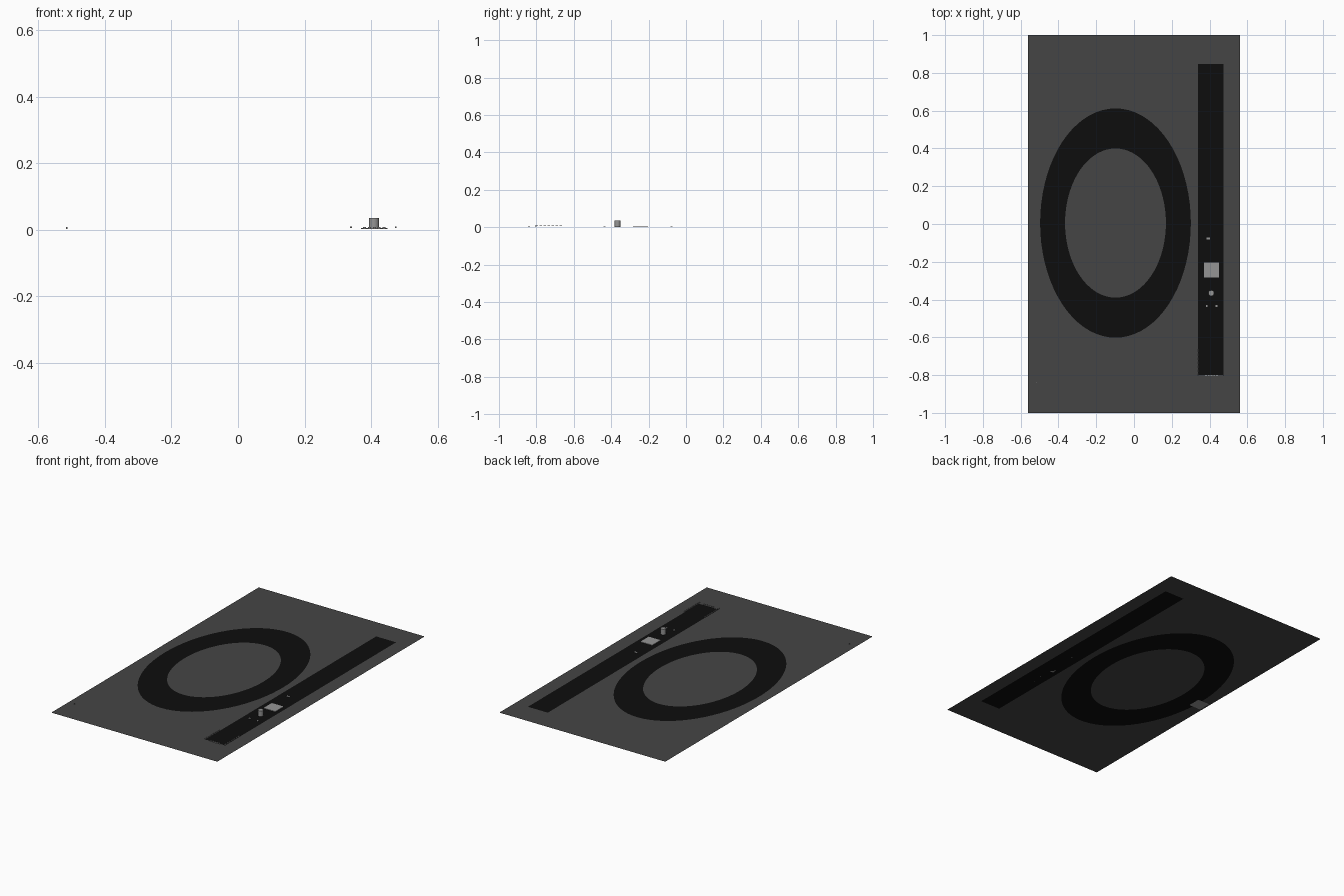
import bpy, bmesh, math

if "Cube" in bpy.data.objects:
    bpy.data.objects.remove(bpy.data.objects["Cube"])

Z = 0.002  # height of the sheet


def material(name, v):
    m = bpy.data.materials.new(name)
    m.diffuse_color = (v, v, v, 1)
    m.use_nodes = True
    m.node_tree.nodes["Principled BSDF"].inputs["Base Color"].default_value = m.diffuse_color
    return m


GREY = material("charcoal grey", 0.06)
BLACK = material("near black", 0.004)
METAL = material("light grey", 0.30)


def finish(bm, name, mat):
    mesh = bpy.data.meshes.new(name)
    bm.to_mesh(mesh)
    bm.free()
    mesh.materials.append(mat)
    ob = bpy.data.objects.new(name, mesh)
    bpy.context.collection.objects.link(ob)
    return ob


def loop(bm, pts, z=Z):
    vs = [bm.verts.new((x, y, z)) for x, y in pts]
    es = [bm.edges.new((vs[i], vs[(i + 1) % len(vs)])) for i in range(len(vs))]
    return vs, es


def ellipse(rx, ry, n=72):
    return [(-0.098 + rx * math.cos(2 * math.pi * i / n),
             0.005 + ry * math.sin(2 * math.pi * i / n)) for i in range(n)]


def rect(x0, x1, y0, y1):
    return [(x0, y0), (x1, y0), (x1, y1), (x0, y1)]


def sheet(name, mat, outlines, z=Z):
    """Flat face with holes, facing up."""
    bm = bmesh.new()
    edges = []
    for pts in outlines:
        edges += loop(bm, pts, z)[1]
    bmesh.ops.triangle_fill(bm, edges=edges, use_beauty=True, normal=(0, 0, 1))
    for f in bm.faces:
        f.normal_update()
        if f.normal.z < 0:
            f.normal_flip()
    return finish(bm, name, mat)


def box(name, mat, x, y, z0, sx, sy, sz):
    bm = bmesh.new()
    bmesh.ops.create_cube(bm, size=1)
    for v in bm.verts:
        v.co = (x + v.co.x * sx, y + v.co.y * sy, z0 + (v.co.z + 0.5) * sz)
    return finish(bm, name, mat)


# base sheet with openings for the ring and the strip
outer, inner = ellipse(0.399, 0.607), ellipse(0.267, 0.395)
strip = rect(0.34, 0.474, -0.80, 0.847)
sheet("base_sheet", GREY, [rect(-0.56, 0.56, -1, 1), outer, strip])
sheet("ring_centre", GREY, [inner])

# black oval ring
bm = bmesh.new()
a, b = loop(bm, outer)[0], loop(bm, inner)[0]
for i in range(len(a)):
    j = (i + 1) % len(a)
    bm.faces.new((a[i], a[j], b[j], b[i]))
finish(bm, "oval_ring", BLACK)

# black control strip
sheet("control_strip", BLACK, [strip])

# square pad on the strip and the matching one under the sheet
box("square_pad", METAL, 0.41, -0.243, Z, 0.08, 0.08, 0.003)
sheet("under_pad", METAL, [rect(-0.548, -0.468, -0.063, 0.017)], 0.0)

# round knob
bm = bmesh.new()
bmesh.ops.create_cone(bm, cap_ends=True, segments=24, radius1=0.0155,
                      radius2=0.0155, depth=0.034)
bmesh.ops.translate(bm, verts=bm.verts, vec=(0.409, -0.366, Z + 0.017))
knob = finish(bm, "knob", METAL)
bpy.context.view_layer.objects.active = knob
knob.select_set(True)
bpy.ops.object.shade_smooth_by_angle()

# small studs
box("upper_stud", METAL, 0.393, -0.077, Z, 0.02, 0.01, 0.002)
for x in (0.385, 0.437):
    box("lower_stud", METAL, x, -0.435, Z, 0.01, 0.01, 0.003)
box("corner_stud", METAL, -0.515, -0.84, Z, 0.004, 0.004, 0.006)

# contacts around the front end of the strip
for i in range(7):
    y = -0.67 - i * 0.0215
    for x in (0.34, 0.474):
        box("side_contact", METAL, x, y, 0.006, 0.005, 0.014, 0.004)
for i in range(5):
    box("end_contact", METAL, 0.381 + i * 0.0145, -0.803, 0.003, 0.009, 0.006, 0.006)
